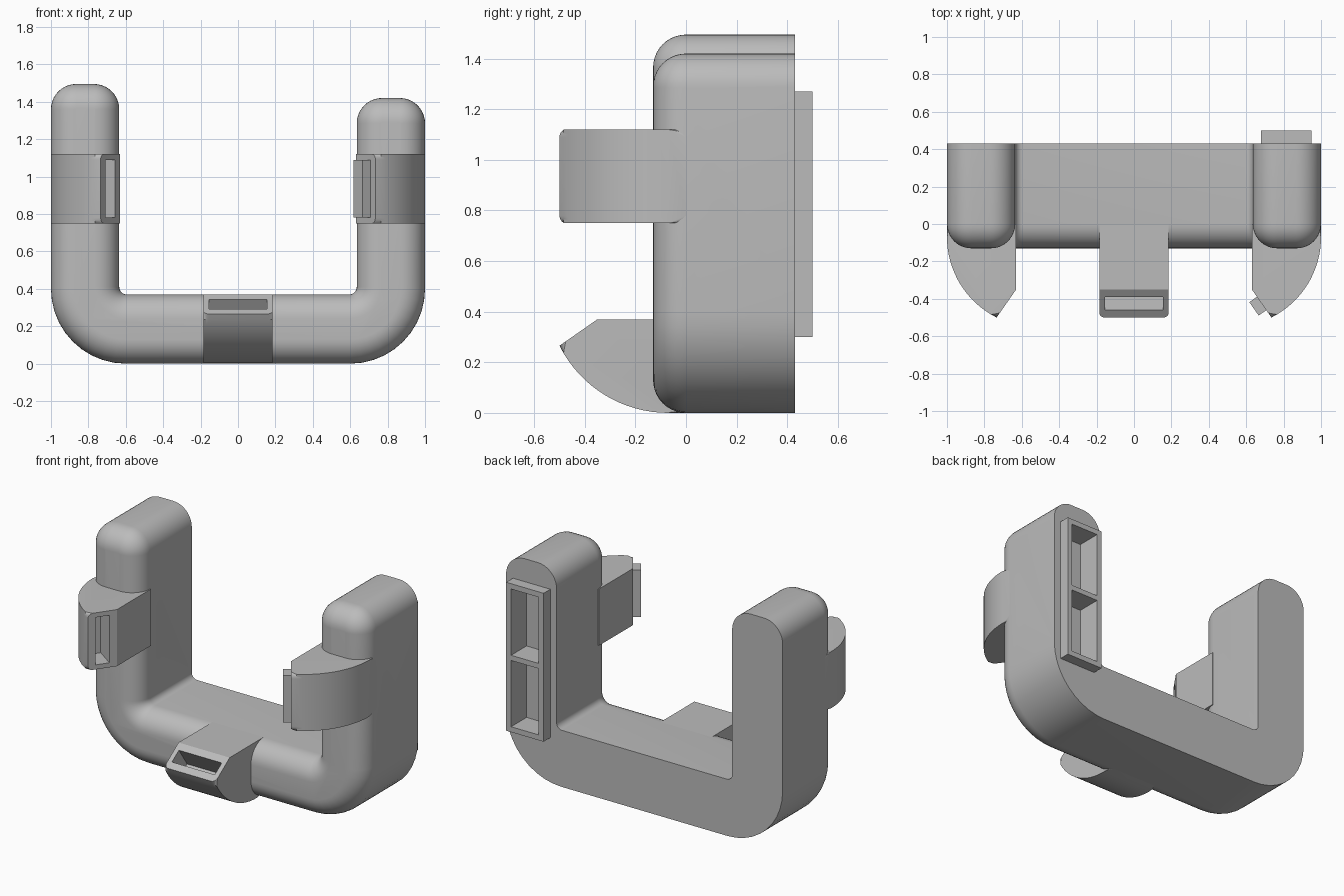
import bpy, bmesh, math
from mathutils import Vector

if "Cube" in bpy.data.objects:
    bpy.data.objects.remove(bpy.data.objects["Cube"])

grey = bpy.data.materials.new("plain grey")
grey.diffuse_color = (0.5, 0.5, 0.5, 1)
grey.use_nodes = True
grey.node_tree.nodes["Principled BSDF"].inputs["Base Color"].default_value = grey.diffuse_color


def finish(name, bm):
    bmesh.ops.recalc_face_normals(bm, faces=bm.faces)
    me = bpy.data.meshes.new(name)
    bm.to_mesh(me)
    bm.free()
    me.materials.append(grey)
    ob = bpy.data.objects.new(name, me)
    bpy.context.collection.objects.link(ob)
    return ob


def box(name, lo, hi):
    bm = bmesh.new()
    bmesh.ops.create_cube(bm, size=1)
    for v in bm.verts:
        v.co = [(a + b) / 2 + c * (b - a) for a, b, c in zip(lo, hi, v.co)]
    return finish(name, bm)


def select(ob):
    bpy.ops.object.select_all(action='DESELECT')
    ob.select_set(True)
    bpy.context.view_layer.objects.active = ob


def cut(ob, cutter):
    select(ob)
    mod = ob.modifiers.new("cut", 'BOOLEAN')
    mod.operation, mod.solver, mod.object = 'DIFFERENCE', 'EXACT', cutter
    bpy.ops.object.modifier_apply(modifier=mod.name)


def smooth(ob):
    select(ob)
    bpy.ops.object.shade_smooth_by_angle(angle=math.radians(30))


def rounded(corners, steps=10):
    """Outline points with outward normals; corners are (x, z, radius)."""
    out, n = [], len(corners)
    for i, (x, z, r) in enumerate(corners):
        c = Vector((x, z))
        d1 = (c - Vector(corners[i - 1][:2])).normalized()
        d2 = (Vector(corners[(i + 1) % n][:2]) - c).normalized()
        sign = 1 if d1.cross(d2) > 0 else -1
        centre = c - d1 * r + d2 * r
        n1, n2 = Vector((d1.y, -d1.x)), Vector((d2.y, -d2.x))
        for k in range(steps + 1):
            a = math.pi / 2 * k / steps
            nrm = n1 * math.cos(a) + n2 * math.sin(a)
            out.append((centre + nrm * r * sign, nrm))
    return out


# U-shaped body with a rounded front edge
outline = rounded([(-1, 0, .4), (1, 0, .4), (1, 1.42, .135), (.635, 1.42, .135),
                   (.635, .37, .04), (-.635, .37, .04),
                   (-.635, 1.495, .135), (-1, 1.495, .135)])
R = .13
rings = [(.43, 0)] + [(-R * math.sin(a), R * (1 - math.cos(a)))
                      for a in (math.pi / 2 * k / 10 for k in range(11))]
bm = bmesh.new()
loops = [[bm.verts.new(((p - n * d).x, y, (p - n * d).y)) for p, n in outline]
         for y, d in rings]
for a, b in zip(loops, loops[1:]):
    for i in range(len(a)):
        bm.faces.new((a[i - 1], a[i], b[i], b[i - 1]))
bm.faces.new(loops[0])
bm.faces.new(loops[-1])
body = finish("body", bm)

# Cross hole through both arms
bm = bmesh.new()
bmesh.ops.create_cone(bm, cap_ends=True, segments=40, radius1=.057, radius2=.057, depth=3)
for v in bm.verts:
    x, y, z = v.co
    v.co = (z, .145 + x, .785 + y)
cutters = [finish("hole_cutter", bm)]
cut(body, cutters[0])

# Back frame on the right arm with two wells
frame = box("back_frame", (.68, .43, .3), (.95, .5, 1.27))
for z0, z1 in ((.335, .768), (.802, 1.235)):
    well = box("well_cutter", (.715, .34, z0), (.915, .6, z1))
    cut(body, well)
    cut(frame, well)
    cutters.append(well)
smooth(body)


# Hooked clips: u runs across, h from the outer surface towards the opening
def place_bottom(u, y, h):
    return (u, y, h)


def place_left(u, y, h):
    return (-1 + h, y, .935 + u)


def place_right(u, y, h):
    return (1 - h, y, .935 + u)


def clip(name, place):
    r, cy, half = .481, -.07, .185
    end = math.asin(.43 / r)
    arc = [(cy - r * math.sin(end * k / 16), r - r * math.cos(end * k / 16))
           for k in range(17)]
    prof = [(0, 0)] + arc + [(-.35, .37), (0, .37)]
    bm = bmesh.new()
    sides = [[bm.verts.new((u, y, h)) for y, h in prof] for u in (-half, half)]
    for s in sides:
        bm.faces.new(s)
    for i in range(len(prof)):
        bm.faces.new((sides[0][i - 1], sides[0][i], sides[1][i], sides[1][i - 1]))
    # round the two curved outer edges
    edges = [bm.edges.get((s[i], s[i + 1])) for s in sides for i in range(17)]
    bmesh.ops.bevel(bm, geom=edges, offset=.03, segments=5, profile=.5, affect='EDGES')
    for v in bm.verts:
        v.co = place(*v.co)
    ob = finish(name, bm)
    # slot sunk square into the sloped tip
    along = Vector((.15, .105)).normalized()
    inward = Vector((along.y, -along.x))
    mid = Vector((-.425, .3175))
    bm = bmesh.new()
    bmesh.ops.create_cube(bm, size=1)
    for v in bm.verts:
        q = mid + along * v.co.y * .087 + inward * (.05 + v.co.z * .2)
        v.co = place(v.co.x * .31, q.x, q.y)
    slot = finish("slot_cutter", bm)
    cut(ob, slot)
    cutters.append(slot)
    smooth(ob)


clip("bottom_clip", place_bottom)
clip("left_clip", place_left)
clip("right_clip", place_right)

for c in cutters:
    bpy.data.objects.remove(c)
